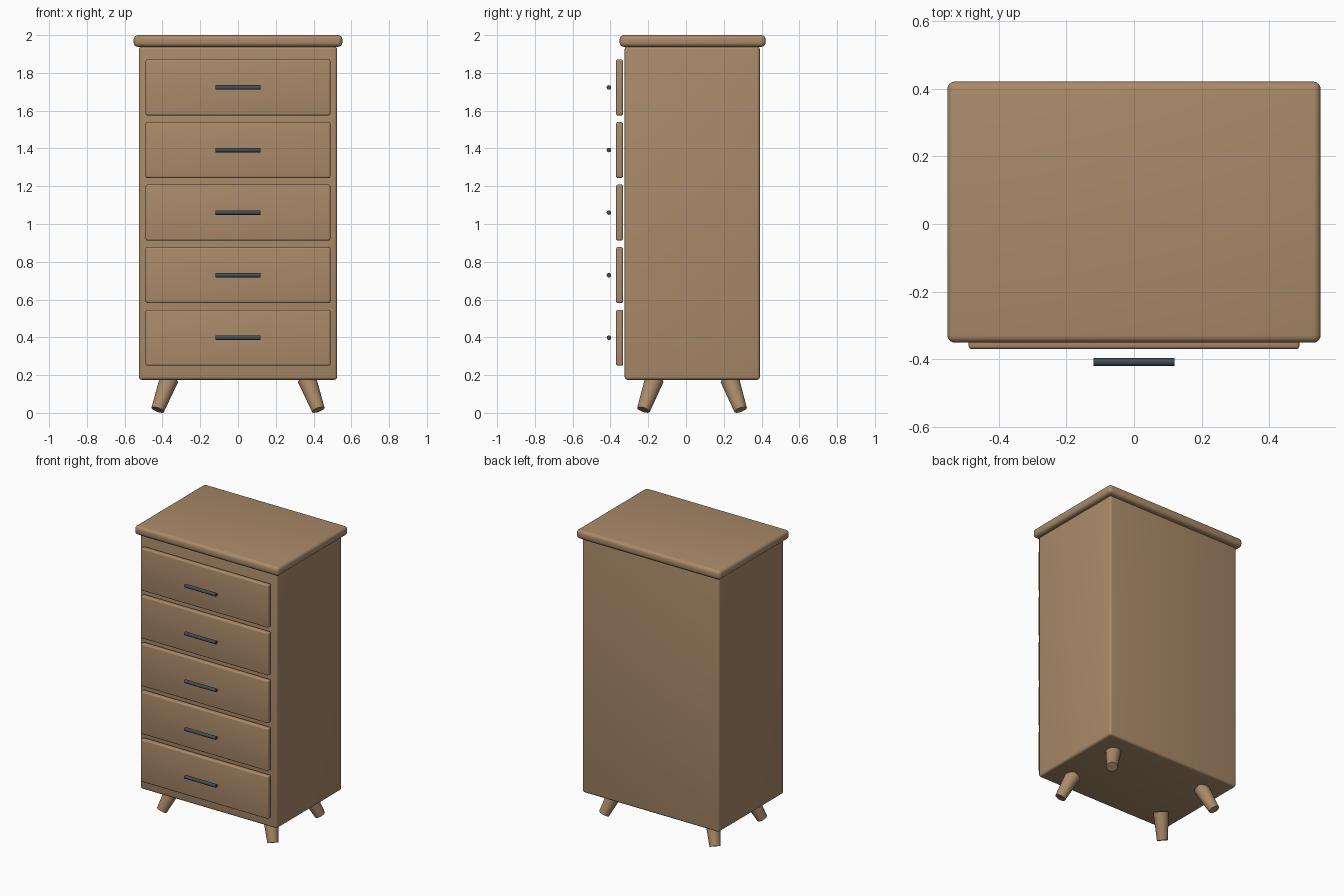
import bpy, math
from mathutils import Vector

cube = bpy.data.objects.get("Cube")
if cube:
    bpy.data.objects.remove(cube, do_unlink=True)


def material(name, rgb):
    m = bpy.data.materials.new(name)
    m.use_nodes = True
    m.diffuse_color = (*rgb, 1)
    m.node_tree.nodes["Principled BSDF"].inputs["Base Color"].default_value = (*rgb, 1)
    return m


wood = material("brown wood", (0.40, 0.255, 0.143))
metal = material("dark metal", (0.055, 0.075, 0.09))


def finish(name, mat, angle=40):
    ob = bpy.context.object
    ob.name = name
    ob.data.materials.append(mat)
    bpy.ops.object.shade_smooth_by_angle(angle=math.radians(angle))
    return ob


def rounded_box(name, lo, hi, radius, mat):
    lo, hi = Vector(lo), Vector(hi)
    bpy.ops.mesh.primitive_cube_add(size=1, location=(lo + hi) / 2)
    ob = bpy.context.object
    ob.scale = hi - lo
    bpy.ops.object.transform_apply(location=False, rotation=False, scale=True)
    bevel = ob.modifiers.new("rounded edges", "BEVEL")
    bevel.width = radius
    bevel.segments = 4
    bpy.ops.object.modifier_apply(modifier=bevel.name)
    return finish(name, mat)


def tapered_rod(name, start, end, r_start, r_end, mat, sides=24):
    start, end = Vector(start), Vector(end)
    axis = end - start
    bpy.ops.mesh.primitive_cone_add(vertices=sides, radius1=r_start, radius2=r_end,
                                    depth=axis.length, location=(start + end) / 2,
                                    rotation=axis.to_track_quat("Z", "Y").to_euler())
    return finish(name, mat)


# Carcass and overhanging top
rounded_box("cabinet_body", (-0.525, -0.325, 0.175), (0.525, 0.391, 1.94), 0.016, wood)
rounded_box("top_board", (-0.552, -0.351, 1.938), (0.552, 0.421, 2.0), 0.022, wood)

# Drawer fronts with bar handles
for i in range(5):
    z = 0.398 + 0.3312 * i
    rounded_box(f"drawer_front_{i + 1}", (-0.489, -0.37, z - 0.148),
                (0.489, -0.333, z + 0.148), 0.01, wood)
    tapered_rod(f"drawer_handle_{i + 1}", (-0.12, -0.408, z), (0.12, -0.408, z),
                0.012, 0.012, metal, 16)

# Splayed tapered legs
MID_Y = 0.032
for sx, side in ((1, "left"), (-1, "right")):
    for sy, end in ((-1, "front"), (1, "back")):
        tapered_rod(f"{end}_{side}_leg",
                    (sx * 0.425, MID_Y + sy * 0.257, 0.0165),
                    (sx * 0.365, MID_Y + sy * 0.199, 0.178),
                    0.035, 0.05, wood)
